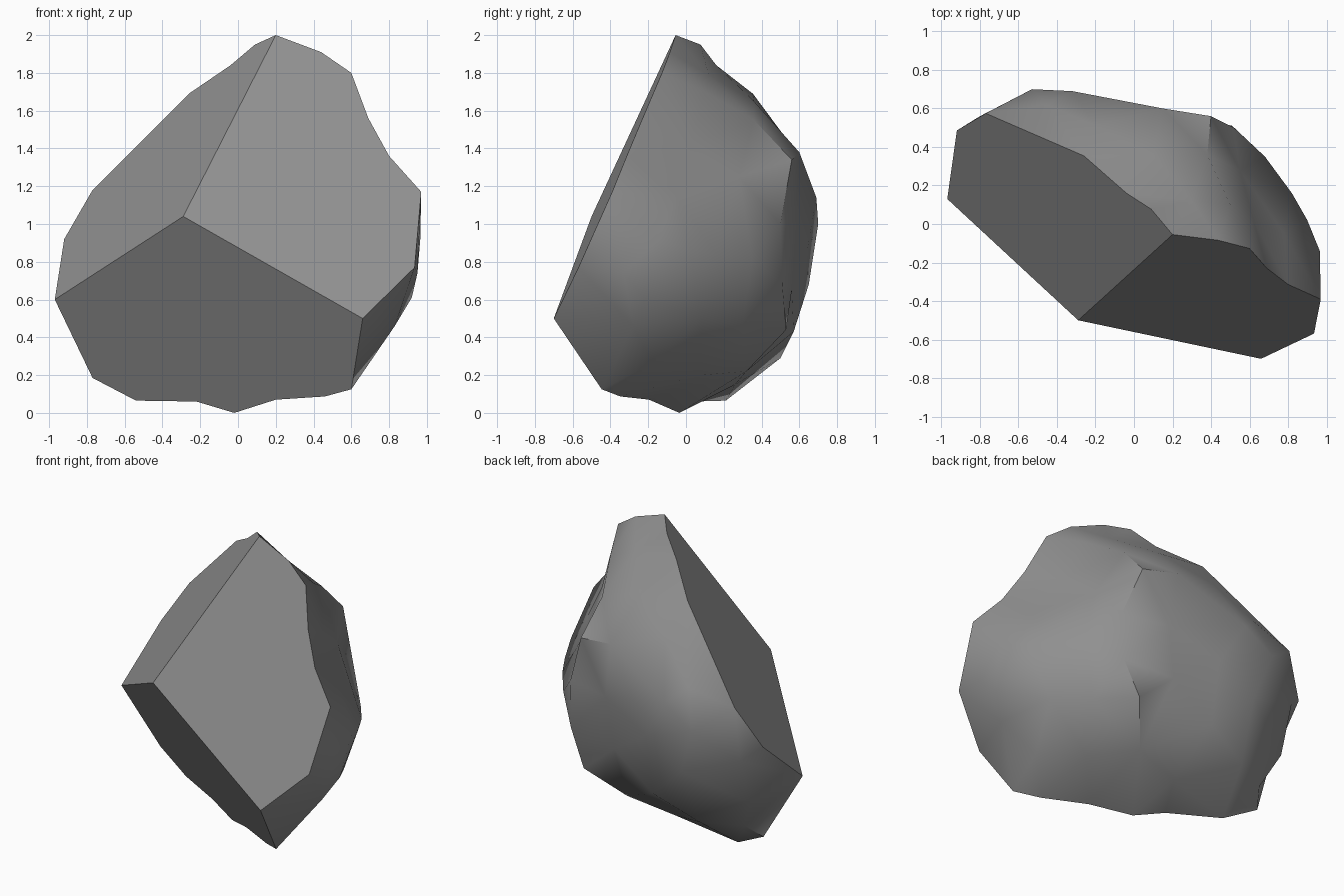
import bpy, bmesh
from mathutils import Vector
from mathutils.geometry import normal, delaunay_2d_cdt

if "Cube" in bpy.data.objects:
    bpy.data.objects.remove(bpy.data.objects["Cube"])

# Corners where the three flat cut faces meet
HUB, TOP = Vector((-.29, -.50, 1.04)), Vector((.20, -.055, 2.0))
RIGHT, LEFT = Vector((.66, -.70, .50)), Vector((-.97, .13, .60))

# Chipped outlines of the cut faces, as front-view (x, z)
UPPER_RIGHT = [(.44, 1.91), (.60, 1.80), (.69, 1.56), (.80, 1.36), (.97, 1.17), (.935, .77)]
LOWER = [(.60, .125), (.46, .087), (.20, .07), (-.02, 0), (-.22, .06), (-.54, .065), (-.77, .185)]
UPPER_LEFT = [(-.92, .92), (-.77, 1.18), (-.26, 1.69), (-.04, 1.84), (.09, 1.95)]

# Weathered back: ridges and hollows
BACK = [
    # roof slope
    (.30, .12, 1.79), (.50, .10, 1.70), (.38, .36, 1.55), (.10, .36, 1.65),
    (-.20, .51, 1.48), (.15, .60, 1.38), (-.45, .62, 1.25),
    # broad back face
    (.40, .56, 1.34), (-.32, .69, 1.14), (-.53, .70, 1.0), (-.15, .64, .85),
    (.20, .58, 1.0), (.52, .50, 1.0), (.51, .51, .68), (.15, .56, .65),
    (-.42, .65, .68), (-.15, .57, .43), (.40, .53, .44), (-.45, .50, .29),
    # left end
    (-.80, .56, .82), (-.80, .46, .50), (-.70, .37, .28),
    # right hollow and its ridge
    (.62, .02, 1.42), (.55, .28, 1.25), (.78, -.05, 1.15), (.68, .35, .82),
    (.82, .16, .84), (.90, .02, .86), (.965, -.14, .92), (.95, -.33, .74),
    # underside
    (.92, -.22, .61), (.83, -.28, .46), (.74, .08, .50), (.58, .30, .46),
    (.64, -.18, .26), (.45, .08, .20), (.22, .32, .22), (-.10, .26, .15),
]


def on_plane(points, b, c):
    """Lift front-view points onto the cut plane through the hub."""
    n = normal(HUB, b, c)
    return [Vector((x, HUB.y - (n.x * (x - HUB.x) + n.z * (z - HUB.z)) / n.y, z))
            for x, z in points]


side_r = on_plane(UPPER_RIGHT, TOP, RIGHT)
side_b = on_plane(LOWER, RIGHT, LEFT)
side_l = on_plane(UPPER_LEFT, LEFT, TOP)
rim = [TOP] + side_r + [RIGHT] + side_b + [LEFT] + side_l
points = rim + [Vector(p) for p in BACK]

bm = bmesh.new()
verts = [bm.verts.new(p) for p in points]

# Back skin, triangulated inside the rim on an unrolled projection
flat = [Vector((p.x - (.4 + .3 * p.x) * p.y, p.z)) for p in points]
result = delaunay_2d_cdt(flat, [], [list(range(len(rim)))[::-1]], 1, 1e-5)
for tri in result[2]:
    bm.faces.new([verts[result[3][i][0]] for i in tri])
bmesh.ops.beautify_fill(bm, faces=bm.faces[:],
                        edges=[e for e in bm.edges if not e.is_boundary], method='ANGLE')

# Three flat cut faces
hub = bm.verts.new(HUB)
i_right = len(side_r) + 1
i_left = i_right + len(side_b) + 1
bm.faces.new([hub] + verts[:i_right + 1])
bm.faces.new([hub] + verts[i_right:i_left + 1])
bm.faces.new([hub] + verts[i_left:len(rim)] + [verts[0]])
bmesh.ops.recalc_face_normals(bm, faces=bm.faces[:])

mesh = bpy.data.meshes.new("rock")
bm.to_mesh(mesh)
bm.free()
rock = bpy.data.objects.new("rock", mesh)
bpy.context.collection.objects.link(rock)

stone = bpy.data.materials.new("grey stone")
stone.diffuse_color = (.28, .28, .28, 1)
stone.use_nodes = True
stone.node_tree.nodes["Principled BSDF"].inputs["Base Color"].default_value = stone.diffuse_color
mesh.materials.append(stone)

bpy.context.view_layer.objects.active = rock
rock.select_set(True)
bpy.ops.object.shade_smooth_by_angle(angle=.75)
